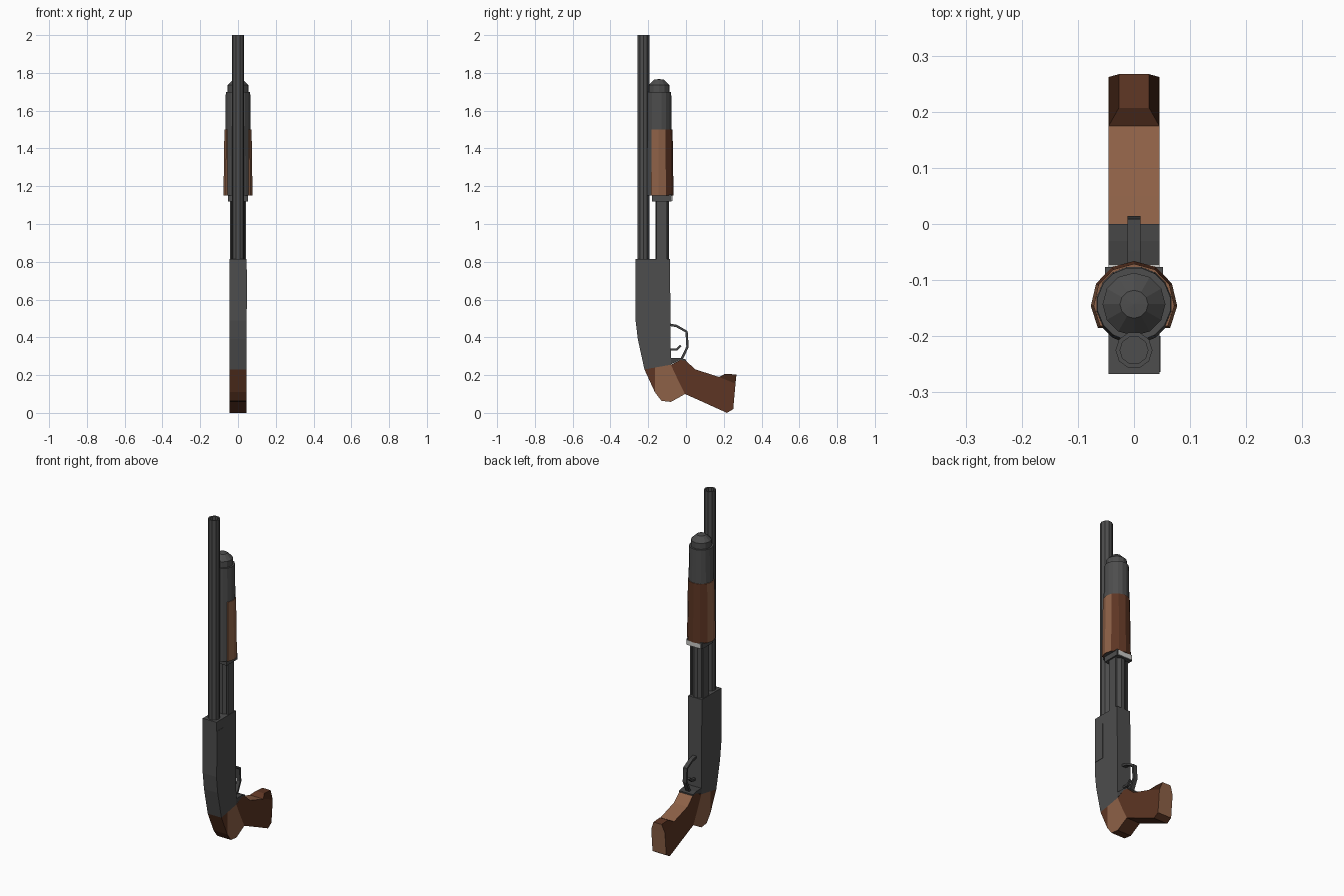
import bpy, bmesh, math
from mathutils import Vector

if "Cube" in bpy.data.objects:
    bpy.data.objects.remove(bpy.data.objects["Cube"])


def mat(name, rgb):
    m = bpy.data.materials.new(name)
    m.diffuse_color = (*rgb, 1)
    m.use_nodes = True
    m.node_tree.nodes["Principled BSDF"].inputs["Base Color"].default_value = m.diffuse_color
    return m


GUN = mat("dark grey metal", (0.075, 0.075, 0.075))
BLACK = mat("darker grey metal", (0.055, 0.055, 0.055))
LIGHT = mat("light wood", (0.27, 0.12, 0.063))
MID = mat("dark wood", (0.11, 0.036, 0.017))
DEEP = mat("deep brown wood", (0.05, 0.016, 0.007))
STEEL = mat("pale steel", (0.6, 0.6, 0.58))


def finish(name, bm, mats, rule=None):
    bmesh.ops.recalc_face_normals(bm, faces=bm.faces[:])
    bm.normal_update()
    if rule:
        for f in bm.faces:
            f.material_index = rule(f)
    me = bpy.data.meshes.new(name)
    bm.to_mesh(me)
    bm.free()
    for m in mats:
        me.materials.append(m)
    ob = bpy.data.objects.new(name, me)
    bpy.context.collection.objects.link(ob)
    return ob


def slab(name, pts, x0, x1, mats, rule=None):
    """Side profile of (y, z) points extruded along x."""
    bm = bmesh.new()
    a = [bm.verts.new((x0, y, z)) for y, z in pts]
    b = [bm.verts.new((x1, y, z)) for y, z in pts]
    n = len(pts)
    bm.faces.new(a)
    bm.faces.new(b[::-1])
    for i in range(n):
        j = (i + 1) % n
        bm.faces.new((a[i], b[i], b[j], a[j]))
    return finish(name, bm, mats, rule)


def box(name, x, y, z, m):
    return slab(name, [(y[0], z[0]), (y[1], z[0]), (y[1], z[1]), (y[0], z[1])], x[0], x[1], [m])


def turned(name, cy, rings, n, mats, start=0.0, sweep=math.tau, rule=None):
    """Upright tube about (0, cy); rings are (radius, z). Part sweeps close as a solid."""
    bm = bmesh.new()
    full = sweep >= math.tau - 1e-6
    count = n if full else n + 1
    loops = [[bm.verts.new((r * math.cos(start + sweep * i / n), cy + r * math.sin(start + sweep * i / n), z))
              for i in range(count)] for r, z in rings]
    for lo, hi in zip(loops, loops[1:]):
        for i in range(count):
            j = (i + 1) % count
            bm.faces.new((lo[i], lo[j], hi[j], hi[i]))
    bm.faces.new(loops[0][::-1])
    bm.faces.new(loops[-1])
    return finish(name, bm, mats, rule)


def band(name, path, t, x, m):
    """Thin strip following a (y, z) path."""
    left, right = [], []
    for i, p in enumerate(path):
        d = Vector(path[min(i + 1, len(path) - 1)]) - Vector(path[max(i - 1, 0)])
        nrm = Vector((-d.y, d.x)).normalized() * t / 2
        left.append(tuple(Vector(p) + nrm))
        right.append(tuple(Vector(p) - nrm))
    return slab(name, left + right[::-1], -x, x, [m])


# Barrel with a recessed muzzle, and the magazine tube below it
turned("barrel", -0.225, [(0.033, 0.78), (0.033, 2.0), (0.025, 2.0), (0.025, 1.97)], 10, [GUN])
turned("magazine_tube", -0.125, [(0.037, 0.78), (0.037, 1.2)], 10, [GUN])

# Pump housing and domed end cap
turned("pump_housing", -0.143, [(0.071, 1.15), (0.066, 1.70)], 16, [GUN], start=math.pi / 16)
turned("end_cap", -0.143, [(0.056, 1.69), (0.056, 1.735), (0.025, 1.765), (0.0005, 1.767)], 12, [GUN])

# Wooden fore-end wrapped round the sides and back of the pump
turned("wooden_fore_end", -0.143, [(0.077, 1.15), (0.072, 1.50)], 8, [LIGHT, MID],
       start=math.radians(-33), sweep=math.radians(246),
       rule=lambda f: 1 if f.normal.y > 0.5 or f.normal.z < -0.5 else 0)

# Bracket under the pump, with pale back plate, and sliding action bars
box("pump_bracket", (-0.052, 0.052), (-0.18, -0.077), (1.12, 1.155), GUN)
box("bracket_plate", (-0.045, 0.045), (-0.077, -0.072), (1.122, 1.15), STEEL)
for side, s in (("left", -1), ("right", 1)):
    box("action_bar_" + side, sorted((s * 0.034, s * 0.043)), (-0.155, -0.1), (0.79, 1.13), GUN)

# Receiver with ejection port
W = 0.045
slab("receiver", [(-0.267, 0.815), (-0.085, 0.815), (-0.08, 0.255), (-0.22, 0.23),
                  (-0.255, 0.39), (-0.267, 0.49)], -W, W, [GUN])
box("ejection_port", (W - 0.002, W + 0.002), (-0.264, -0.2), (0.55, 0.76), GUN)

# Wooden stock: front edge, pale neck and pistol grip
slab("stock_front", [(-0.22, 0.23), (-0.165, 0.24), (-0.165, 0.11)], -W, W, [MID])
slab("stock_neck", [(-0.165, 0.24), (-0.08, 0.255), (-0.045, 0.18), (-0.005, 0.1), (-0.08, 0.058),
                    (-0.13, 0.064), (-0.165, 0.11)], -W, W, [LIGHT, MID],
     rule=lambda f: 0 if abs(f.normal.x) > 0.5 else 1)
slab("pistol_grip", [(-0.08, 0.255), (-0.03, 0.28), (0.0, 0.275), (0.05, 0.23), (0.175, 0.19),
                     (0.262, 0.155), (0.25, 0.02), (0.217, 0.0), (0.1, 0.053), (-0.005, 0.1),
                     (-0.045, 0.18)], -W, W, [MID, LIGHT],
     rule=lambda f: 1 if f.normal.z > 0.2 or f.normal.y > 0.8 else 0)

# Chamfered heel on top of the grip end
bm = bmesh.new()
low = [bm.verts.new(p) for p in ((-W, 0.175, 0.19), (W, 0.175, 0.19), (W, 0.262, 0.155), (-W, 0.262, 0.155))]
top = [bm.verts.new(p) for p in ((-0.027, 0.207, 0.207), (0.027, 0.207, 0.207),
                                 (0.027, 0.267, 0.203), (-0.027, 0.267, 0.203))]
bm.faces.new(low[::-1])
bm.faces.new(top)
for i in range(4):
    j = (i + 1) % 4
    bm.faces.new((low[i], low[j], top[j], top[i]))
finish("grip_heel", bm, [MID, DEEP, LIGHT],
       rule=lambda f: 1 if abs(f.normal.x) > 0.3 else (2 if f.normal.y > 0.8 else 0))

# Trigger, guard and its base plate
band("trigger_guard", [(-0.09, 0.467), (-0.05, 0.46), (0.003, 0.43), (0.008, 0.35), (-0.025, 0.28)],
     0.013, 0.012, BLACK)
band("trigger", [(-0.09, 0.335), (-0.05, 0.335), (-0.027, 0.357)], 0.012, 0.007, BLACK)
slab("guard_base", [(-0.085, 0.255), (-0.03, 0.28), (0.0, 0.275), (0.0, 0.283), (-0.03, 0.29),
                    (-0.085, 0.29)], -W, W, [BLACK])
